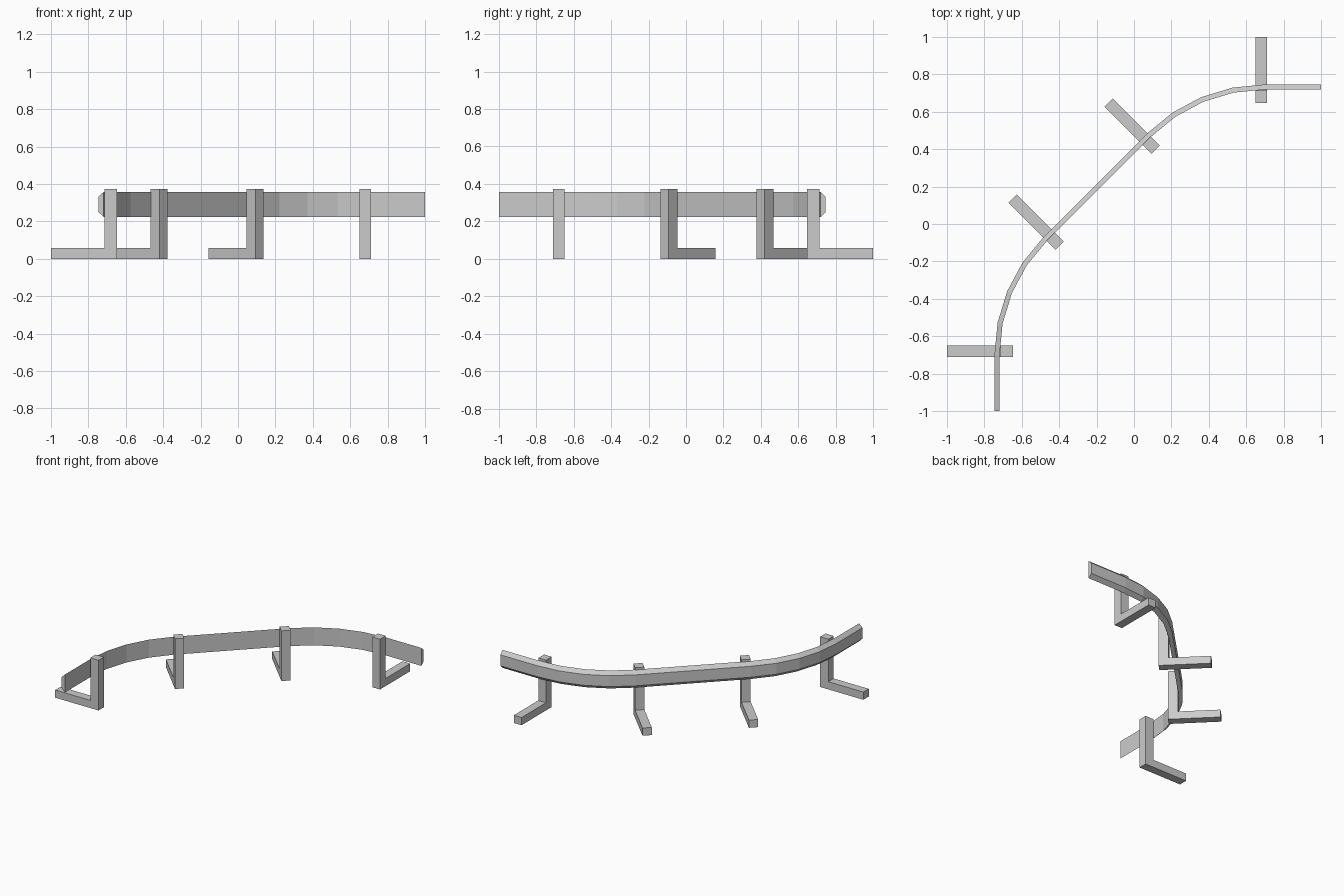
import bpy, bmesh, math
from mathutils import Vector, Matrix

cube = bpy.data.objects.get("Cube")
if cube:
    bpy.data.objects.remove(cube, do_unlink=True)

steel = bpy.data.materials.new("grey steel")
steel.use_nodes = True
colour = (0.6, 0.6, 0.6, 1)
steel.diffuse_color = colour
steel.node_tree.nodes["Principled BSDF"].inputs["Base Color"].default_value = colour


def sweep(name, rings):
    """Skin matching closed rings of points and cap both ends."""
    bm = bmesh.new()
    loops = [[bm.verts.new(p) for p in ring] for ring in rings]
    n = len(loops[0])
    for a, b in zip(loops, loops[1:]):
        for i in range(n):
            j = (i + 1) % n
            bm.faces.new((a[i], a[j], b[j], b[i]))
    bm.faces.new(loops[0])
    bm.faces.new(loops[-1])
    bmesh.ops.recalc_face_normals(bm, faces=bm.faces[:])
    mesh = bpy.data.meshes.new(name)
    bm.to_mesh(mesh)
    bm.free()
    mesh.materials.append(steel)
    obj = bpy.data.objects.new(name, mesh)
    bpy.context.collection.objects.link(obj)
    return obj


# Rail path: straight end, eighth-circle bend, then the same mirrored
FRONT, RADIUS, BEND_X, STEPS = 0.719, 0.86, 0.70, 4
half = [Vector((1, FRONT))]
for i in range(STEPS + 1):
    a = math.radians(45) * i / STEPS
    half.append(Vector((BEND_X - RADIUS * math.sin(a),
                        FRONT - RADIUS * (1 - math.cos(a)))))
path = half + [Vector((-p.y, -p.x)) for p in reversed(half)]

# Rail section: (distance outward, height), narrower on the outer side
section = [(0, 0.224), (0.027, 0.25), (0.027, 0.331), (0, 0.357)]
rings = []
for i, p in enumerate(path):
    before = (p - path[i - 1]).normalized() if i else None
    after = (path[i + 1] - p).normalized() if i < len(path) - 1 else None
    d1, d2 = before or after, after or before
    t = (d1 + d2).normalized()
    out = Vector((t.y, -t.x)) / t.dot(d1)
    rings.append([(p.x + out.x * d, p.y + out.y * d, z) for d, z in section])
sweep("guard_rail", rings)

# L-shaped supports: post on the inner side, foot reaching outward
WIDTH = 0.063
profile = [(0, 0), (0.354, 0), (0.354, 0.057), (0.067, 0.057),
           (0.067, 0.372), (0, 0.372)]
supports = [("left_end_support", 0.68, 0.646, 0),
            ("left_middle_support", 0.115, 0.398, 45),
            ("right_middle_support", -0.398, -0.115, 45),
            ("right_end_support", -0.646, -0.68, 90)]
for name, x, y, turn in supports:
    obj = sweep(name, [[(s * WIDTH / 2, d, z) for d, z in profile] for s in (-1, 1)])
    obj.data.transform(Matrix.Translation((x, y, 0)) @
                       Matrix.Rotation(math.radians(turn), 4, 'Z'))
